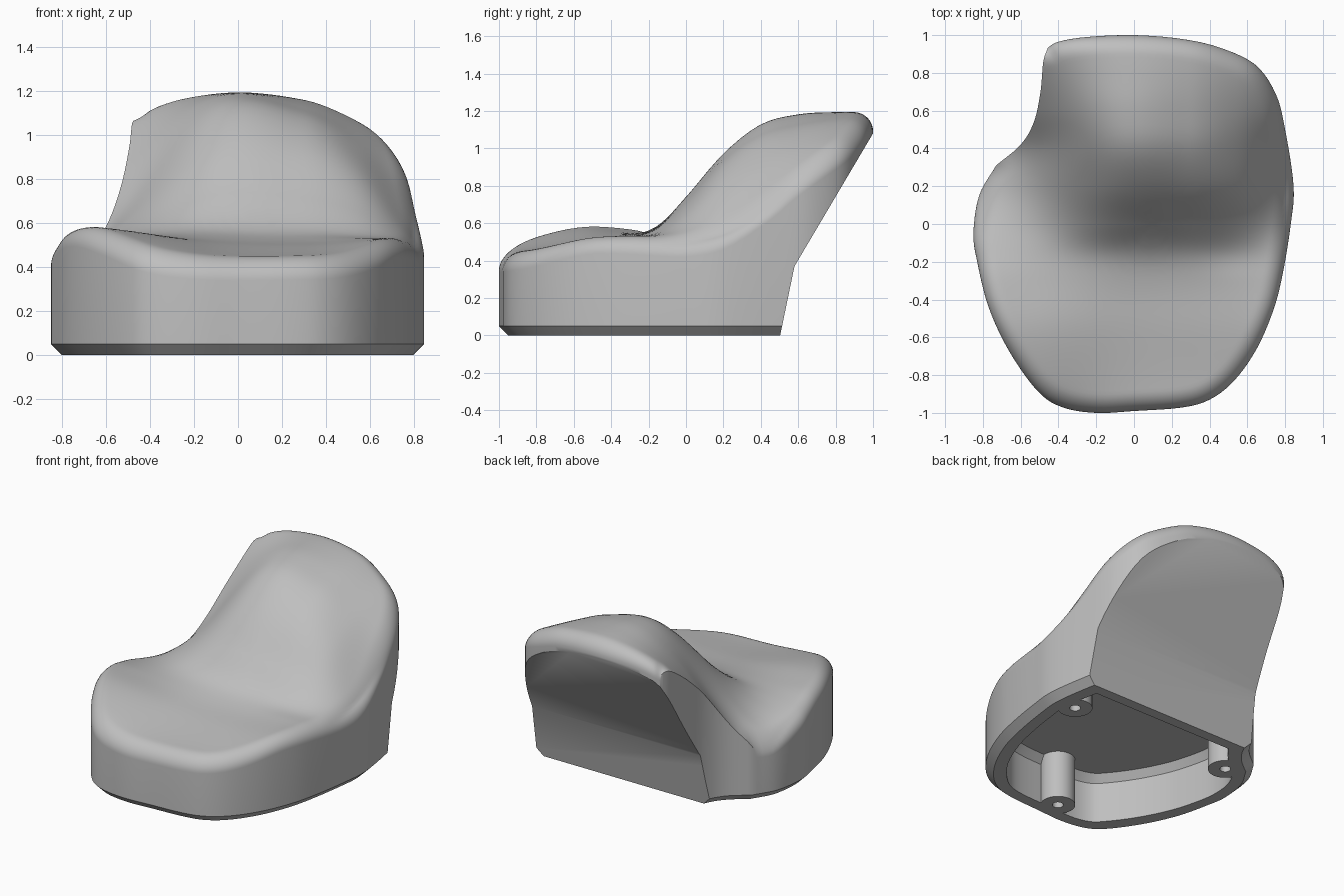
import bpy, bmesh, math
from mathutils import Vector
from mathutils.geometry import intersect_point_line

cube = bpy.data.objects.get("Cube")
if cube:
    bpy.data.objects.remove(cube)

grey = bpy.data.materials.new("plain grey")
grey.use_nodes = True
grey.diffuse_color = (0.52, 0.52, 0.52, 1)
grey.node_tree.nodes["Principled BSDF"].inputs["Base Color"].default_value = (0.52, 0.52, 0.52, 1)

# Plan outline, clockwise: the rounded rim, then the sharp-edged notch
RIM = [(-.455, .935), (-.4, .965), (-.25, .99), (0, 1), (.25, .98), (.45, .935),
       (.64, .845), (.75, .69), (.8, .5), (.845, .2), (.83, 0), (.79, -.25), (.74, -.45),
       (.65, -.66), (.53, -.83), (.4, -.93), (.25, -.972), (0, -.99), (-.2, -1), (-.38, -.97),
       (-.51, -.885), (-.66, -.675), (-.77, -.44), (-.83, -.2), (-.85, -.05), (-.82, .15),
       (-.73, .31)]
NOTCH = [(-.73, .31), (-.6, .42), (-.53, .54), (-.495, .7), (-.48, .86), (-.455, .935)]

# Plan of the hollow underneath, in the same order
HOLLOW = [(.67, .43), (.715, .2), (.7, 0), (.665, -.22), (.62, -.4), (.535, -.6), (.43, -.74),
          (.33, -.82), (.2, -.85), (0, -.86), (-.2, -.87), (-.33, -.845), (-.41, -.78),
          (-.54, -.6), (-.645, -.39), (-.705, -.18), (-.72, -.04), (-.7, .1), (-.63, .22),
          (-.5, .33), (-.42, .43)]

# Heights of the sculpted top: one row per y station, one column per x station
COLS = [-.8, -.5, -.1, .3, .55, .8]
ROWS = {-1: (.5, .47, .44, .44, .44, .46), -.8: (.56, .53, .468, .46, .47, .5),
        -.55: (.6, .565, .505, .495, .51, .545), -.3: (.575, .55, .535, .525, .53, .535),
        -.15: (.53, .545, .585, .575, .55, .525), 0: (.48, .56, .73, .715, .65, .52),
        .2: (.4, .61, .945, .935, .82, .56), .4: (.32, .69, 1.1, 1.07, .93, .68),
        .6: (.5, .86, 1.165, 1.125, 1.01, .83), .8: (.7, 1.01, 1.185, 1.155, 1.06, .92),
        1: (.9, 1.13, 1.19, 1.165, 1.07, .96)}
STATIONS = list(ROWS)
LIP = 0.1           # radius of the rounded upper edge
CHAMFER = 0.05
CENTRE = Vector((.1, 0))


def hermite(xs, vs, t):
    """Smooth curve through values vs at positions xs."""
    t = min(max(t, xs[0]), xs[-1])
    i = 0
    while i < len(xs) - 2 and t > xs[i + 1]:
        i += 1

    def slope(k):
        a, b = max(k - 1, 0), min(k + 1, len(xs) - 1)
        return (vs[b] - vs[a]) / (xs[b] - xs[a])

    w = xs[i + 1] - xs[i]
    u = (t - xs[i]) / w
    blend = u * u * (3 - 2 * u)
    return (vs[i] * (1 - blend) + vs[i + 1] * blend
            + w * u * (1 - u) * ((1 - u) * slope(i) - u * slope(i + 1)))


def open_spline(points, steps):
    """Smooth path through the points, without the last one."""
    xs = list(range(len(points)))
    return [Vector([hermite(xs, [p[axis] for p in points], i / steps) for axis in (0, 1)])
            for i in range((len(points) - 1) * steps)]


RIM_PATH = open_spline(RIM, 5)
OUTLINE = RIM_PATH + open_spline(NOTCH, 6)
COUNT = len(OUTLINE)


def inset(distance):
    result = []
    for i, p in enumerate(OUTLINE):
        along = (OUTLINE[(i + 1) % COUNT] - OUTLINE[i - 1]).normalized()
        result.append(p + Vector((along.y, -along.x)) * distance)
    return result


def rim_distance(p):
    best = LIP
    for a, b in zip(RIM_PATH, RIM_PATH[1:]):
        q, u = intersect_point_line(p, a, b)
        q = a if u < 0 else b if u > 1 else q
        best = min(best, (p - q.to_2d()).length)
    return best


def top_height(p):
    base = hermite(STATIONS, [hermite(COLS, ROWS[y], p.x) for y in STATIONS], p.y)
    gap = LIP - rim_distance(p)
    return base - LIP + math.sqrt(max(LIP ** 2 - gap ** 2, 0))


def finish(bm, name):
    bmesh.ops.recalc_face_normals(bm, faces=bm.faces)
    mesh = bpy.data.meshes.new(name)
    bm.to_mesh(mesh)
    bm.free()
    obj = bpy.data.objects.new(name, mesh)
    bpy.context.collection.objects.link(obj)
    mesh.materials.append(grey)
    return obj


def loft(bm, rings):
    """Skin closed rings of equal length and cap the first one."""
    loops = [[bm.verts.new(co) for co in ring] for ring in rings]
    for low, high in zip(loops, loops[1:]):
        for i in range(len(low)):
            bm.faces.new((low[i - 1], low[i], high[i], high[i - 1]))
    bm.faces.new(loops[0])
    return loops


def prism(name, rings):
    """Closed solid skinned through the rings."""
    bm = bmesh.new()
    bm.faces.new(loft(bm, rings)[-1])
    return finish(bm, name)


def at_height(points, z):
    return [Vector((p.x, p.y, z)) for p in points]


def cylinder(name, x, y, radius, bottom, top):
    ring = [Vector((x + radius * math.cos(a), y + radius * math.sin(a)))
            for a in (math.tau * k / 32 for k in range(32))]
    return prism(name, [at_height(ring, bottom), at_height(ring, top)])


def cut(target, cutter):
    mod = target.modifiers.new("cut", 'BOOLEAN')
    mod.operation, mod.solver, mod.object = 'DIFFERENCE', 'EXACT', cutter
    bpy.context.view_layer.update()
    graph = bpy.context.evaluated_depsgraph_get()
    baked = bpy.data.meshes.new_from_object(target.evaluated_get(graph))
    target.modifiers.clear()
    target.data = baked
    bpy.data.objects.remove(cutter)


# Shell: chamfered foot, upright wall and sculpted top with a rounded lip
bm = bmesh.new()
rings = [at_height(inset(CHAMFER), 0), at_height(OUTLINE, CHAMFER)]
RINGS = 32
for k in range(RINGS):
    t = 1 - (k / RINGS) ** 2
    flat = [CENTRE + (p - CENTRE) * t for p in OUTLINE]
    rings.append([Vector((p.x, p.y, top_height(p))) for p in flat])
last = loft(bm, rings)[-1]
tip = bm.verts.new((CENTRE.x, CENTRE.y, top_height(CENTRE)))
for i in range(COUNT):
    bm.faces.new((last[i - 1], last[i], tip))
shell = finish(bm, "seat_shell")

# Back: steep lower face, then a slanted underside to the top edge
profile = [(.493, -.05), (.58, .37), (1.05, 1.165), (1.5, 1.165), (1.5, -.05)]
cut(shell, prism("back_cutter", [[Vector((x, y, z)) for y, z in profile] for x in (-2, 2)]))

# Hollow underside with a bevelled ceiling, leaving three screw posts
plan = open_spline(HOLLOW, 4) + [Vector(HOLLOW[-1])]
ceiling = [p * .95 for p in plan]
hollow = prism("hollow_cutter",
               [at_height(plan, -.05), at_height(plan, .28), at_height(ceiling, .33)])
POSTS = [(.655, .2), (-.57, .22), (-.05, -.81)]
for x, y in POSTS:
    cut(hollow, cylinder("post_cutter", x, y, .11, -.2, .5))
cut(shell, hollow)
for x, y in POSTS:
    cut(shell, cylinder("screw_hole_cutter", x, y, .035, -.1, .2))

bpy.ops.object.select_all(action='DESELECT')
shell.select_set(True)
bpy.context.view_layer.objects.active = shell
bpy.ops.object.shade_smooth_by_angle(angle=math.radians(32))
